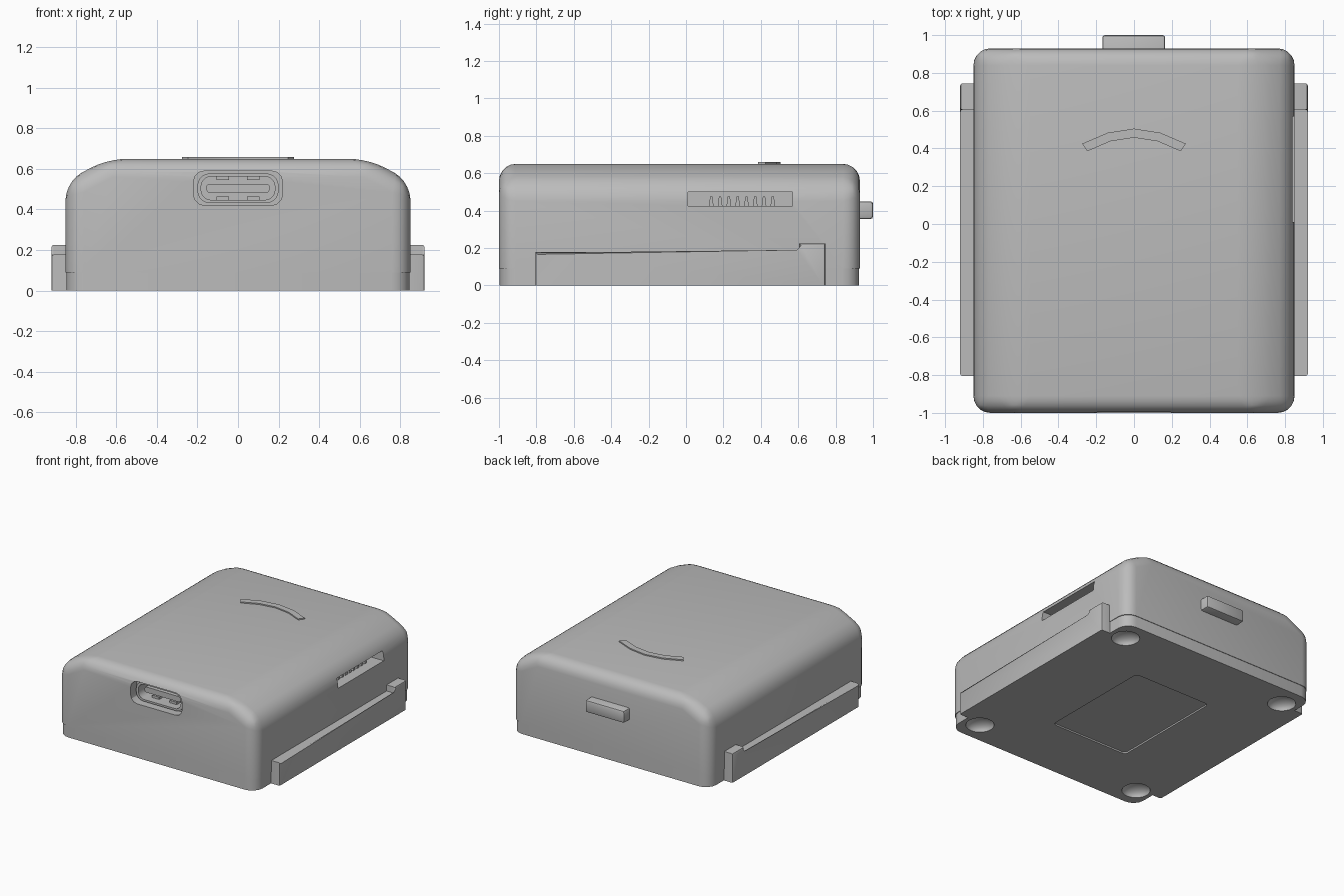
import bpy, bmesh, math
from mathutils import Vector

if "Cube" in bpy.data.objects:
    bpy.data.objects.remove(bpy.data.objects["Cube"], do_unlink=True)

mat = bpy.data.materials.new("light grey plastic")
mat.use_nodes = True
GREY = (0.5, 0.5, 0.5, 1)
mat.diffuse_color = GREY
mat.node_tree.nodes["Principled BSDF"].inputs["Base Color"].default_value = GREY

MID_Y = -0.035   # case centre, front to back


def finish(name, bm):
    bmesh.ops.recalc_face_normals(bm, faces=bm.faces)
    me = bpy.data.meshes.new(name)
    bm.to_mesh(me)
    bm.free()
    me.materials.append(mat)
    ob = bpy.data.objects.new(name, me)
    bpy.context.collection.objects.link(ob)
    return ob


def prism(name, pts, lift, a, b, bevel=0, segs=3, keep=lambda e: True):
    """Extrude a 2D outline from a to b; lift(u, v, w) places each point."""
    bm = bmesh.new()
    lo = [bm.verts.new(lift(u, v, a)) for u, v in pts]
    hi = [bm.verts.new(lift(u, v, b)) for u, v in pts]
    n = len(pts)
    bm.faces.new(lo)
    bm.faces.new(hi)
    for i in range(n):
        j = (i + 1) % n
        bm.faces.new((lo[i], lo[j], hi[j], hi[i]))
    if bevel:
        bmesh.ops.bevel(bm, geom=[e for e in bm.edges if keep(e)], offset=bevel,
                        segments=segs, profile=0.5, affect='EDGES')
    return finish(name, bm)


def along_x(u, v, w): return Vector((w, u, v))
def along_y(u, v, w): return Vector((u, w, v))
def along_z(u, v, w): return Vector((u, v, w))


def rect(u0, u1, v0, v1):
    return [(u0, v0), (u1, v0), (u1, v1), (u0, v1)]


def rounded(cu, cv, w, h, r, steps=4):
    """Rounded rectangle outline of half sizes w, h."""
    pts = []
    for k, (su, sv) in enumerate([(1, 1), (-1, 1), (-1, -1), (1, -1)]):
        for i in range(steps + 1):
            t = math.radians(90 * (k + i / steps))
            pts.append((cu + su * (w - r) + r * math.cos(t), cv + sv * (h - r) + r * math.sin(t)))
    return pts


def cut(target, cutter):
    cutter.hide_render = True
    mod = target.modifiers.new("cut", 'BOOLEAN')
    mod.operation = 'DIFFERENCE'
    mod.solver = 'EXACT'
    mod.object = cutter
    bpy.context.view_layer.objects.active = target
    bpy.ops.object.modifier_apply(modifier=mod.name)
    bpy.data.objects.remove(cutter, do_unlink=True)


# Case shell: sloped-shoulder profile with every edge rounded but the bottom rim
half = [(0.85, 0.09), (0.85, 0.54), (0.64, 0.65)]
outline = half + [(-x, z) for x, z in reversed(half)]
shell = prism("case_shell", outline, along_y, -1, 0.93, 0.09, 5,
              lambda e: any(v.co.z > 0.2 for v in e.verts))

# Base tray under the seam
base = prism("base_tray", rounded(0, MID_Y, 0.846, 0.961, 0.09), along_z, 0, 0.09)

# Foot dimples and label recess in the underside
for sx in (-1, 1):
    for sy in (-1, 1):
        bm = bmesh.new()
        bmesh.ops.create_uvsphere(bm, u_segments=20, v_segments=12, radius=0.1)
        for v in bm.verts:
            v.co = Vector((v.co.x + sx * 0.715, v.co.y + MID_Y + sy * 0.795, v.co.z * 0.6))
        cut(base, finish("dimple_cutter", bm))
cut(base, prism("label_cutter", rounded(0, MID_Y, 0.33, 0.455, 0.03), along_z, -0.05, 0.012))

# Side rails, each with a raised block at its back end
for side, s in (("left", 1), ("right", -1)):
    profile = [(-0.805, 0), (0.745, 0), (0.745, 0.225), (0.605, 0.225), (0.605, 0.178), (-0.805, 0.178)]
    prism(side + "_rail", profile, along_x, s * 0.82, s * 0.92, 0.012, 2,
          lambda e: all(abs(v.co.x) > 0.9 for v in e.verts) and any(v.co.z > 0.01 for v in e.verts))

# Charging port: recess, metal-style sleeve, tongue and spring tabs
PZ = 0.505
cut(shell, prism("port_cutter", rounded(0, PZ, 0.22, 0.085, 0.055, 3), along_y, -1.1, -0.93))
cut(shell, prism("port_hole_cutter", rounded(0, PZ, 0.185, 0.062, 0.055, 3), along_y, -1.1, -0.72))
sleeve = prism("port_sleeve", rounded(0, PZ, 0.2, 0.073, 0.06, 5), along_y, -0.96, -0.74)
cut(sleeve, prism("sleeve_cutter", rounded(0, PZ, 0.182, 0.058, 0.05, 5), along_y, -1.1, -0.76))
prism("port_tongue", rounded(0, PZ, 0.155, 0.021, 0.012, 3), along_y, -0.92, -0.74)
for sx in (-1, 1):
    for sz in (-1, 1):
        cx, cz = sx * 0.075, PZ + sz * 0.05
        prism("port_spring_tab", rect(cx - 0.03, cx + 0.03, cz - 0.01, cz + 0.01), along_y, -0.9, -0.76)

# Card slot in the left side with a row of contacts
cut(shell, prism("slot_cutter", rect(0.01, 0.57, 0.425, 0.5), along_x, 0.72, 1.0))
for i in range(8):
    y = 0.135 + i * 0.047
    tooth = [(y - 0.013, 0.42), (y + 0.013, 0.42), (y + 0.006, 0.475), (y - 0.006, 0.475)]
    prism("slot_contact", tooth, along_x, 0.71, 0.77)

# Back button
prism("back_button", rect(-0.168, 0.165, 0.355, 0.45), along_y, 0.88, 1.0, 0.014, 2,
      lambda e: all(v.co.y > 0.9 for v in e.verts) or e.verts[0].co.y != e.verts[1].co.y)

# Raised arc on the lid
outer = [(-0.275, 0.425), (-0.14, 0.483), (0, 0.505), (0.14, 0.483), (0.275, 0.425)]
inner = [(0.247, 0.385), (0.125, 0.438), (0, 0.457), (-0.125, 0.438), (-0.247, 0.385)]
prism("lid_arc", outer + inner, along_z, 0.63, 0.659)

# Smooth rounded edges, keep hard corners sharp
bpy.ops.object.select_all(action='DESELECT')
for ob in bpy.context.collection.objects:
    if ob.type == 'MESH':
        ob.select_set(True)
        bpy.context.view_layer.objects.active = ob
bpy.ops.object.shade_smooth_by_angle(angle=math.radians(30))
